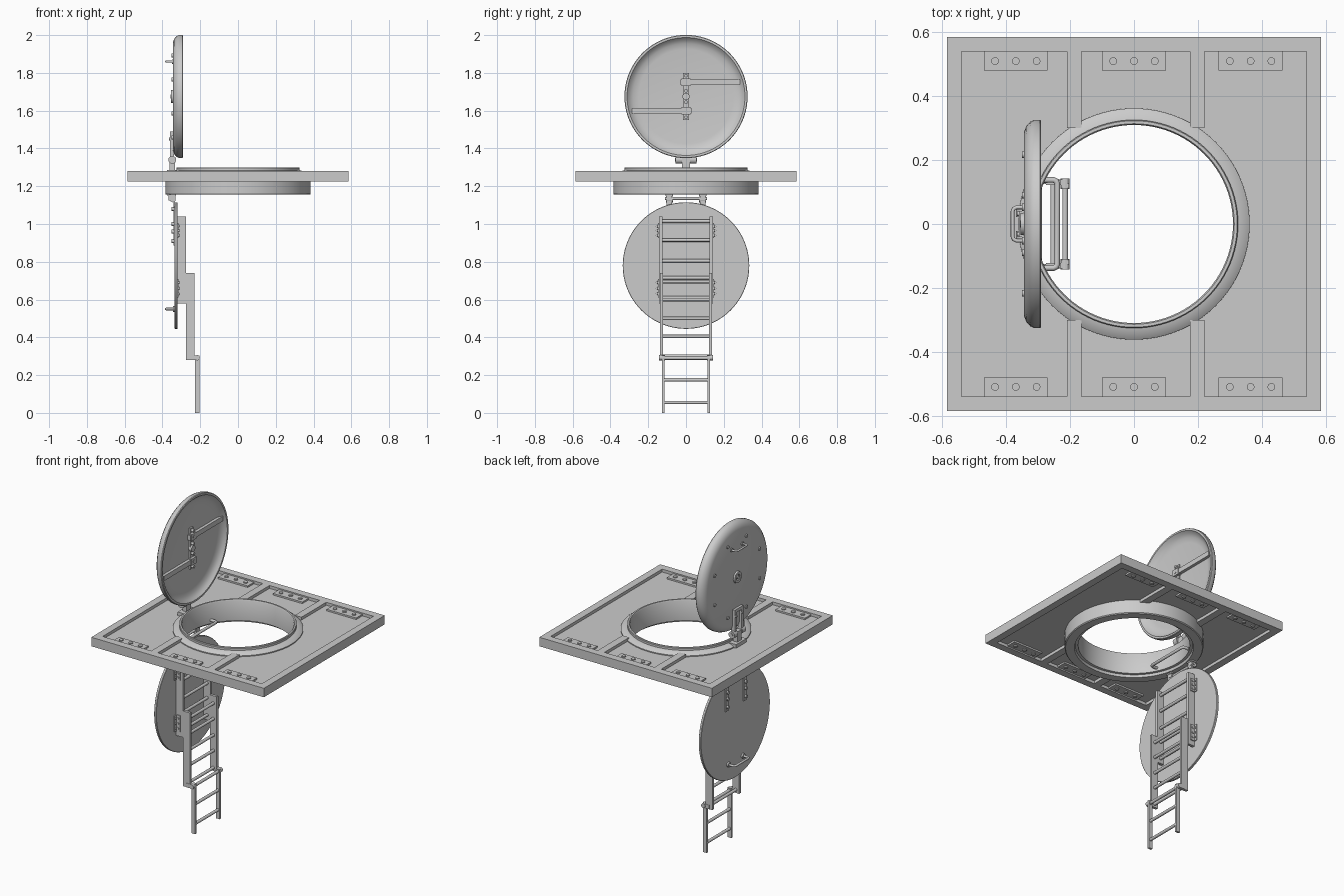
import bpy, bmesh, math
from mathutils import Vector, Matrix

if "Cube" in bpy.data.objects:
    bpy.data.objects.remove(bpy.data.objects["Cube"])


def finish(name, bm, smooth=True):
    bmesh.ops.recalc_face_normals(bm, faces=bm.faces)
    me = bpy.data.meshes.new(name)
    bm.to_mesh(me)
    bm.free()
    if smooth:
        for p in me.polygons:
            p.use_smooth = True
        me.set_sharp_from_angle(angle=math.radians(30))
    ob = bpy.data.objects.new(name, me)
    bpy.context.collection.objects.link(ob)
    return ob


def box(name, x0, x1, y0, y1, z0, z1):
    bm = bmesh.new()
    m = Matrix.Translation(((x0 + x1) / 2, (y0 + y1) / 2, (z0 + z1) / 2)) @ Matrix.Diagonal((x1 - x0, y1 - y0, z1 - z0, 1))
    bmesh.ops.create_cube(bm, size=1, matrix=m)
    return finish(name, bm, False)


def rod(name, a, b, r, seg=16):
    a, b = Vector(a), Vector(b)
    d = b - a
    m = Matrix.Translation((a + b) / 2) @ d.to_track_quat('Z', 'Y').to_matrix().to_4x4()
    bm = bmesh.new()
    bmesh.ops.create_cone(bm, cap_ends=True, segments=seg, radius1=r, radius2=r, depth=d.length, matrix=m)
    return finish(name, bm)


def revolve(name, profile, place, closed=False, seg=96):
    """Turn (radius, height) points into a ring; place maps (a, b, height) to x, y, z."""
    bm = bmesh.new()
    rings = []
    for r, h in profile:
        if r == 0:
            rings.append([bm.verts.new(place(0, 0, h))] * seg)
        else:
            rings.append([bm.verts.new(place(r * math.cos(2 * math.pi * i / seg), r * math.sin(2 * math.pi * i / seg), h))
                          for i in range(seg)])
    pairs = list(zip(rings, rings[1:])) + ([(rings[-1], rings[0])] if closed else [])
    for p, q in pairs:
        for i in range(seg):
            j = (i + 1) % seg
            bm.faces.new(list(dict.fromkeys((p[i], p[j], q[j], q[i]))))
    return finish(name, bm)


def tube(name, pts, r):
    cu = bpy.data.curves.new(name, 'CURVE')
    cu.dimensions = '3D'
    cu.bevel_depth, cu.bevel_resolution, cu.use_fill_caps = r, 3, True
    s = cu.splines.new('POLY')
    s.points.add(len(pts) - 1)
    for p, c in zip(s.points, pts):
        p.co = (*c, 1)
    ob = bpy.data.objects.new(name, cu)
    bpy.context.collection.objects.link(ob)
    return ob


def u_handle(name, x_wall, x_grip, w, z, r):
    c = 0.012 if x_grip > x_wall else -0.012
    half = [(x_wall, w), (x_grip - c, w), (x_grip - c * 0.3, w - 0.004), (x_grip, w - 0.012)]
    pts = [(x, y, z) for x, y in half] + [(x, -y, z) for x, y in reversed(half)]
    return tube(name, pts, r)


# Deck: thin sheet with round hole, raised border and ribs
def sheet(r, h0, h1, half, seg=96):
    bm = bmesh.new()
    rows = []
    for outer, h in ((0, h0), (0, h1), (1, h1), (1, h0)):
        row = []
        for i in range(seg):
            a = 2 * math.pi * i / seg
            c, s = math.cos(a), math.sin(a)
            k = half / max(abs(c), abs(s)) if outer else r
            row.append(bm.verts.new((k * c, k * s, h)))
        rows.append(row)
    for k in range(4):
        p, q = rows[k], rows[(k + 1) % 4]
        for i in range(seg):
            j = (i + 1) % seg
            bm.faces.new((p[i], p[j], q[j], q[i]))
    return finish("deck_sheet", bm, False)


Z0, Z1 = 1.225, 1.28
sheet(0.34, 1.243, 1.262, 0.56)
for s in (-1, 1):
    box("deck_border_side", *sorted((s * 0.54, s * 0.585)), -0.585, 0.585, Z0, Z1)
    box("deck_border_end", -0.54, 0.54, *sorted((s * 0.54, s * 0.585)), Z0, Z1)
    for x0, x1 in ((-0.21, -0.165), (0.175, 0.22)):
        box("deck_rib", x0, x1, *sorted((s * 0.30, s * 0.54)), Z0, Z1)
    # Bolted blocks at panel ends, above and below
    for xc in (-0.37, 0, 0.365):
        box("bolt_block", xc - 0.1, xc + 0.1, *sorted((s * 0.48, s * 0.54)), 1.233, 1.272)
        for dx in (-0.065, 0, 0.065):
            rod("deck_bolt", (xc + dx, s * 0.51, 1.227), (xc + dx, s * 0.51, 1.278), 0.012)

# Hatch collar
revolve("hatch_collar", [(0.31, 1.17), (0.31, 1.293), (0.314, 1.30), (0.323, 1.30), (0.326, 1.296), (0.326, 1.284),
                         (0.345, 1.28), (0.362, 1.268), (0.362, 1.24), (0.385, 1.24), (0.385, 1.16), (0.38, 1.155),
                         (0.33, 1.155), (0.326, 1.17)], lambda a, b, h: (a, b, h), True)

# Upper lid: dished disc standing upright
UZ = 1.675


def on_lid(a, b, h):
    return (h, a, UZ + b)


revolve("upper_lid", [(0, -0.345), (0.285, -0.345), (0.305, -0.338), (0.32, -0.325), (0.326, -0.312), (0.326, -0.295),
                      (0.323, -0.291), (0.312, -0.291), (0.30, -0.305), (0.28, -0.317), (0.25, -0.322), (0, -0.322)], on_lid)
revolve("lid_hub_ring", [(0.018, -0.34), (0.018, -0.355), (0.034, -0.355), (0.036, -0.34)], on_lid, True, 32)
rod("lid_hub", (-0.34, 0, UZ), (-0.357, 0, UZ), 0.011)
for i in range(8):
    a = math.pi / 8 + i * math.pi / 4
    y, z = 0.235 * math.cos(a), UZ + 0.235 * math.sin(a)
    rod("lid_bolt", (-0.34, y, z), (-0.351, y, z), 0.01)
u_handle("upper_lid_handle", -0.34, -0.38, 0.052, 1.86, 0.006)
for s in (-1, 1):
    rod("handle_foot", (-0.34, s * 0.052, 1.86), (-0.35, s * 0.052, 1.86), 0.012)

# Latch on the inside of the upper lid
box("latch_spine", -0.325, -0.313, -0.015, 0.015, 1.55, 1.80)
for s in (-1, 1):
    zc = UZ + s * 0.075
    box("latch_bar", -0.32, -0.302, *sorted((-s * 0.03, s * 0.285)), zc - 0.015, zc + 0.015)
    box("latch_block", -0.32, -0.298, -0.024, 0.024, zc - 0.02, zc + 0.02)
    for dz in (0.03, 0.075, 0.11):
        rod("latch_pin", (-0.32, 0, UZ + s * dz), (-0.296, 0, UZ + s * dz), 0.009)
rod("latch_pivot", (-0.325, 0, UZ), (-0.302, 0, UZ), 0.019)

# Upper hinge: looped strap, pin and base
for s in (-1, 1):
    box("upper_hinge_strap", -0.36, -0.338, s * 0.032 - 0.009, s * 0.032 + 0.009, 1.335, 1.49)
    rod("upper_hinge_knuckle", (-0.348, s * 0.022, 1.34), (-0.348, s * 0.055, 1.34), 0.021)
    rod("upper_strap_bolt", (-0.35, s * 0.032, 1.45), (-0.366, s * 0.032, 1.45), 0.007)
box("upper_hinge_cross", -0.36, -0.338, -0.041, 0.041, 1.47, 1.49)
rod("upper_hinge_pin", (-0.348, -0.058, 1.34), (-0.348, 0.058, 1.34), 0.009)
box("upper_hinge_post", -0.362, -0.334, -0.02, 0.02, 1.265, 1.35)
box("upper_hinge_base", -0.375, -0.325, -0.05, 0.05, 1.265, 1.287)

# Lower lid: thin hanging disc
LZ = 0.78
revolve("lower_lid", [(0, -0.335), (0.333, -0.335), (0.335, -0.333), (0.335, -0.322), (0.333, -0.32), (0, -0.32)],
        lambda a, b, h: (h, a, LZ + b))
u_handle("lower_lid_handle", -0.33, -0.38, 0.07, 0.55, 0.007)
for s in (-1, 1):
    rod("handle_foot", (-0.33, s * 0.07, 0.55), (-0.345, s * 0.07, 0.55), 0.015)
    # Lower hinge strap, knuckle and bracket
    y = s * 0.088
    box("lower_hinge_strap", -0.342, -0.333, y - 0.014, y + 0.014, 0.885, 1.13)
    for z in (0.91, 0.96, 1.0, 1.08):
        rod("lower_strap_bolt", (-0.338, y, z), (-0.351, y, z), 0.01)
    box("lower_hinge_bracket", -0.368, -0.33, y - 0.014, y + 0.014, 1.125, 1.16)
    box("lower_hinge_foot", -0.372, -0.328, y - 0.02, y + 0.02, 1.147, 1.16)
    rod("lower_hinge_knuckle", (-0.345, y - 0.018, 1.13), (-0.345, y + 0.018, 1.13), 0.015)
rod("lower_hinge_pin", (-0.345, -0.11, 1.135), (-0.345, 0.11, 1.135), 0.008)

# Grab bar inside the collar
u_handle("grab_bar", -0.295, -0.24, 0.138, 1.19, 0.009)

# Telescoping ladder: x range, rail outer/inner y, z range, rung heights
sections = [
    ("upper", -0.32, -0.275, 0.142, 0.125, 0.58, 1.04, (1.015, 0.915, 0.805, 0.715, 0.61)),
    ("middle", -0.275, -0.23, 0.138, 0.122, 0.28, 0.74, (0.695, 0.60, 0.50, 0.405, 0.30)),
    ("lower", -0.228, -0.203, 0.126, 0.113, 0.0, 0.305, (0.29, 0.175, 0.055)),
]
for nm, x0, x1, yo, yi, z0, z1, rungs in sections:
    for s in (-1, 1):
        box(nm + "_ladder_rail", x0, x1, *sorted((s * yo, s * yi)), z0, z1)
    for z in rungs:
        xc = (x0 + x1) / 2
        rod(nm + "_ladder_rung", (xc, -yi - 0.005, z), (xc, yi + 0.005, z), 0.009)
for s in (-1, 1):
    # Joint caps between middle and lower sections
    rod("ladder_joint", (-0.216, s * 0.11, 0.292), (-0.216, s * 0.142, 0.292), 0.014)
    box("ladder_joint_link", -0.255, -0.21, *sorted((s * 0.122, s * 0.14)), 0.28, 0.305)
    # Angle brackets fixing the ladder to the lower lid
    for z0, z1 in ((0.925, 1.005), (0.61, 0.71)):
        box("bracket_flange", -0.322, -0.314, *sorted((s * 0.14, s * 0.165)), z0, z1)
        box("bracket_web", -0.32, -0.29, *sorted((s * 0.141, s * 0.148)), z0, z1)
        for t in (0.2, 0.5, 0.8):
            z = z0 + t * (z1 - z0)
            rod("bracket_bolt", (-0.303, s * 0.145, z), (-0.303, s * 0.153, z), 0.007)
            rod("flange_bolt", (-0.316, s * 0.157, z), (-0.309, s * 0.157, z), 0.006)
